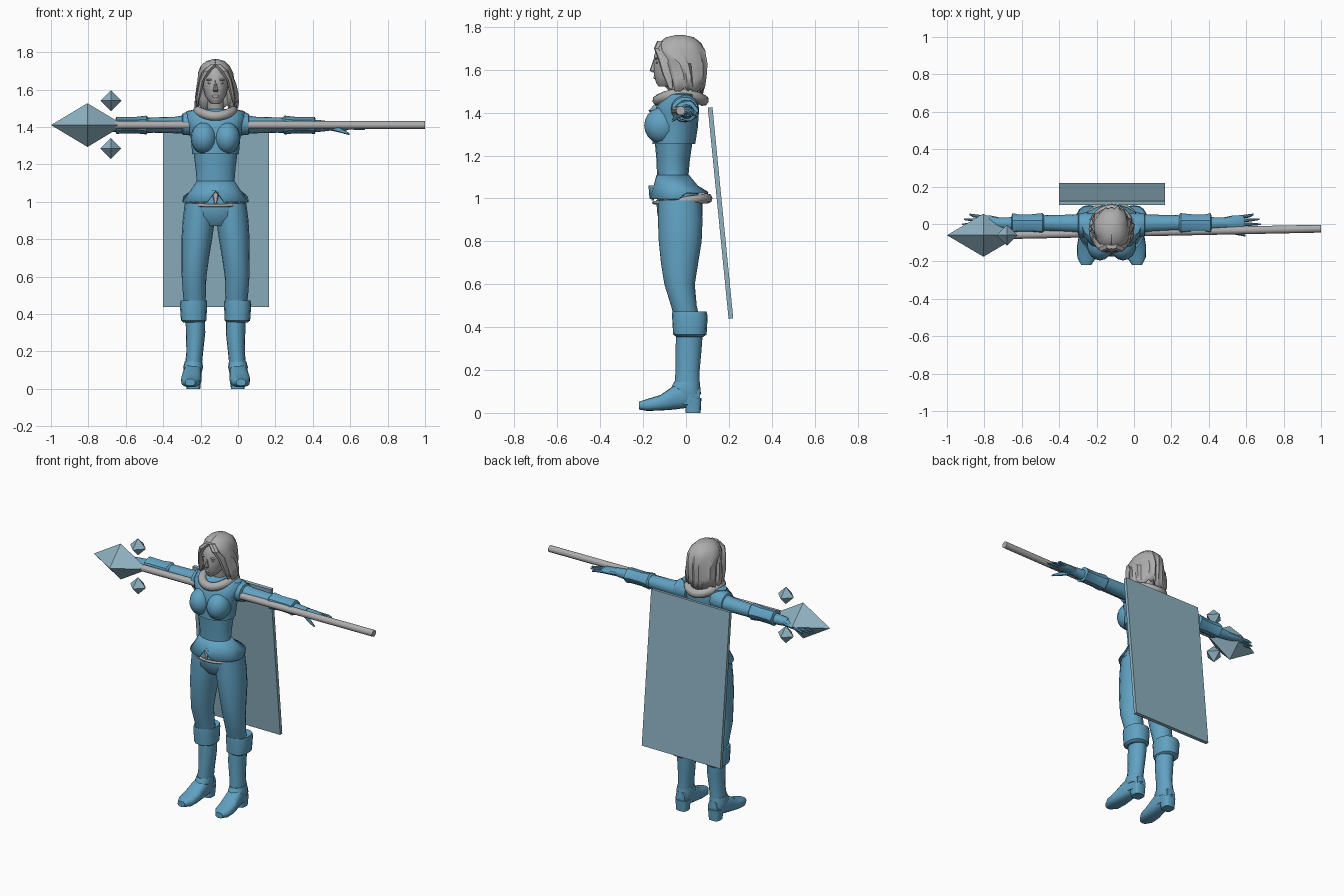
import bpy, bmesh, math, random
from mathutils import Matrix, Vector

random.seed(4)
cube = bpy.data.objects.get("Cube")
if cube:
    bpy.data.objects.remove(cube, do_unlink=True)

CX = -0.12  # the figure's own centre line
made = []


def material(name, rgb):
    m = bpy.data.materials.new(name)
    m.use_nodes = True
    m.diffuse_color = (*rgb, 1)
    shader = next(n for n in m.node_tree.nodes if n.type == 'BSDF_PRINCIPLED')
    shader.inputs["Base Color"].default_value = (*rgb, 1)
    shader.inputs["Roughness"].default_value = 0.7
    return m


BLUE = material("cloth blue", (0.12, 0.36, 0.54))
GREY = material("plain grey", (0.42, 0.42, 0.42))
PALE = material("pale blue", (0.27, 0.44, 0.53))


def finish(name, bm, mat):
    bmesh.ops.recalc_face_normals(bm, faces=bm.faces)
    mesh = bpy.data.meshes.new(name)
    bm.to_mesh(mesh)
    bm.free()
    mesh.materials.append(mat)
    ob = bpy.data.objects.new(name, mesh)
    bpy.context.collection.objects.link(ob)
    made.append(ob)
    return ob


def loft(name, rows, mat=BLUE, axis='z', side=1, seg=16, power=1, ripple=0, cap=True, tweak=None):
    """Skin ellipses; each row is (along axis, centre a, centre b, radius a, radius b)."""
    bm = bmesh.new()
    rings = []
    for t, a, b, ra, rb in rows:
        ring = []
        for i in range(seg):
            ang = math.tau * i / seg
            c, s = math.cos(ang), math.sin(ang)
            k = 1 + ripple * math.cos(5 * ang)
            u = a + ra * k * math.copysign(abs(c) ** power, c)
            v = b + rb * k * math.copysign(abs(s) ** power, s)
            p = {'z': (u, v, t), 'x': (t, u, v), 'y': (u, t, v)}[axis]
            ring.append(bm.verts.new((CX + side * p[0], p[1], p[2])))
        rings.append(ring)
    for r1, r2 in zip(rings, rings[1:]):
        for i in range(seg):
            j = (i + 1) % seg
            bm.faces.new((r1[i], r1[j], r2[j], r2[i]))
    if cap:
        bm.faces.new(rings[0])
        bm.faces.new(rings[-1])
    if tweak:
        tweak(rings)
    return finish(name, bm, mat)


def ball(name, centre, radii, mat, side=1):
    bm = bmesh.new()
    place = Matrix.Translation((CX + side * centre[0], centre[1], centre[2]))
    bmesh.ops.create_uvsphere(bm, u_segments=16, v_segments=10, radius=1,
                              matrix=place @ Matrix.Diagonal((*radii, 1)))
    return finish(name, bm, mat)


def roll(name, cy, rx, ry, height, thick, mat):
    """Closed padded roll around the body."""
    cu = bpy.data.curves.new(name, 'CURVE')
    cu.dimensions = '3D'
    cu.bevel_depth = 1
    cu.bevel_resolution = 2
    sp = cu.splines.new('POLY')
    sp.points.add(23)
    sp.use_cyclic_u = True
    for i, p in enumerate(sp.points):
        a = math.tau * i / 24
        p.co = (CX + rx * math.cos(a), cy + ry * math.sin(a), height(a), 1)
        p.radius = thick(a)
    cu.materials.append(mat)
    ob = bpy.data.objects.new(name, cu)
    bpy.context.collection.objects.link(ob)


def octahedron(name, centre, rx, ry, rz):
    bm = bmesh.new()
    ring = [bm.verts.new(Vector(centre) + Vector(d))
            for d in ((rx, 0, 0), (0, ry, 0), (-rx, 0, 0), (0, -ry, 0))]
    for d in (rz, -rz):
        tip = bm.verts.new(Vector(centre) + Vector((0, 0, d)))
        for i in range(4):
            bm.faces.new((ring[i], ring[(i + 1) % 4], tip))
    finish(name, bm, PALE)


# Torso: bodice over a corset, with pelvis below
loft("corset", [(1.02, 0, -.04, .13, .09), (1.1, 0, -.062, .1, .073), (1.18, 0, -.06, .107, .078),
                (1.28, 0, -.057, .12, .09)])
loft("bodice", [(1.255, 0, -.057, .125, .1), (1.33, 0, -.05, .131, .105), (1.4, 0, -.045, .145, .105),
                (1.45, 0, -.035, .16, .093), (1.485, 0, -.02, .155, .07), (1.495, 0, -.02, .1, .05)])
loft("pelvis", [(.87, 0, -.028, .09, .07), (.92, 0, -.028, .16, .105), (.98, 0, -.03, .165, .108),
                (1.04, 0, -.04, .14, .09)])


def hem(rings):
    # Front notch and raised back of the flared skirt
    for v in rings[-1]:
        if v.co.y > 0:
            v.co.z += .03
        elif abs(v.co.x - CX) < .01:
            v.co.z += .06


skirt = loft("tunic_skirt", [(1.11, 0, -.062, .102, .076), (1.06, 0, -.048, .135, .103),
                             (1, 0, -.035, .178, .14)], seg=24, cap=False, tweak=hem)
skirt.modifiers.new("thickness", 'SOLIDIFY').thickness = .008
roll("hip_trim", -.025, .145, .125, lambda a: .99 + .01 * math.sin(a),
     lambda a: .016 + .008 * math.sin(a), GREY)
loft("belt_tab", [(.99, 0, -.155, .006, .006), (1.05, 0, -.15, .02, .008)], GREY, seg=8)
roll("collar", -.025, .095, .105, lambda a: 1.458 + .028 * math.cos(a) ** 2, lambda a: .027, GREY)

# Legs, boots, arms and hands, once per side
for side, label in ((1, "left"), (-1, "right")):
    def limb(part, rows, **kw):
        loft(label + "_" + part, rows, side=side, **kw)

    ball(label + "_bust", (.062, -.112, 1.34), (.07, .083, .085), BLUE, side)
    limb("leg", [(.99, .085, -.03, .08, .1), (.9, .09, -.027, .086, .104), (.8, .1, -.027, .082, .1),
                 (.7, .108, -.03, .073, .087), (.6, .115, -.03, .066, .071),
                 (.5, .113, -.01, .061, .06), (.42, .11, .01, .055, .058)])
    limb("boot_cuff", [(.355, .117, .018, .055, .063), (.365, .117, .018, .068, .078),
                       (.45, .118, .018, .073, .083), (.472, .117, .016, .07, .08),
                       (.468, .115, .01, .058, .062)], power=.85)
    limb("boot_shaft", [(.4, .108, .018, .052, .062), (.3, .107, .012, .052, .061),
                        (.2, .111, .008, .045, .056), (.11, .12, .004, .045, .06),
                        (.04, .12, .005, .042, .058)])
    limb("ankle_strap", [(.085, .121, .008, .047, .062), (.115, .12, -.002, .053, .069),
                         (.145, .118, .004, .047, .06)])
    limb("foot", [(.065, .117, .085, .032, .04), (0, .12, .083, .046, .06), (-.06, .125, .07, .05, .055),
                  (-.12, .13, .047, .055, .036), (-.18, .133, .037, .05, .028),
                  (-.22, .136, .034, .026, .018)], axis='y', power=.75)
    limb("boot_heel", [(0, .118, .033, .036, .035), (.07, .118, .033, .042, .039)], power=.6)

    limb("sleeve_cap", [(.09, -.005, 1.42, .062, .065), (.14, -.005, 1.42, .066, .065),
                        (.175, -.005, 1.415, .062, .057), (.18, -.005, 1.415, .05, .048)], axis='x')
    limb("arm", [(.12, 0, 1.415, .055, .055), (.22, .003, 1.41, .047, .044), (.33, .005, 1.41, .043, .041),
                 (.45, .003, 1.405, .04, .04), (.56, .003, 1.405, .032, .031),
                 (.62, .005, 1.405, .029, .024)], axis='x')
    limb("glove_cuff", [(.36, .003, 1.41, .042, .04), (.37, .003, 1.41, .052, .05),
                        (.43, .003, 1.41, .046, .043), (.5, .003, 1.41, .046, .044),
                        (.53, .003, 1.408, .052, .046), (.535, .003, 1.408, .035, .033)],
         axis='x', seg=20, ripple=.06)
    limb("palm", [(.59, .005, 1.405, .028, .024), (.64, .006, 1.402, .038, .021),
                  (.7, .008, 1.398, .04, .017), (.71, .008, 1.397, .036, .012)], axis='x', seg=12)
    for i, reach in enumerate((.77, .8, .79, .76)):
        y = -.02 + .019 * i
        limb("finger_%d" % (i + 1), [(.69, y, 1.398, .01, .011), (.74, y * 1.2, 1.395, .009, .01),
                                     (reach, y * 1.4, 1.388, .004, .005)], axis='x', seg=8)
    limb("thumb", [(.61, -.015, 1.4, .014, .018), (.66, -.045, 1.385, .012, .014),
                   (.715, -.062, 1.362, .005, .006)], axis='x', seg=8)

# Head and face
loft("neck", [(1.42, 0, .005, .055, .055), (1.5, 0, -.02, .044, .046), (1.58, 0, -.03, .043, .05)], GREY)
loft("head", [(1.523, 0, -.1, .022, .028), (1.535, 0, -.09, .035, .047), (1.565, 0, -.07, .056, .078),
              (1.61, 0, -.055, .068, .097), (1.66, 0, -.045, .075, .105), (1.71, 0, -.035, .07, .1),
              (1.745, 0, -.03, .04, .06)], GREY)
loft("nose", [(1.588, 0, -.148, .012, .008), (1.597, 0, -.153, .013, .017), (1.62, 0, -.15, .008, .011),
              (1.65, 0, -.146, .005, .005)], GREY, seg=8)
ball("lips", (0, -.143, 1.564), (.019, .009, .008), GREY)
for side, label in ((1, "left"), (-1, "right")):
    ball(label + "_brow", (.03, -.138, 1.652), (.02, .009, .005), GREY, side)
    ball(label + "_eye", (.029, -.135, 1.635), (.014, .008, .006), GREY, side)

# Hair: ridged shell wrapping the back, its front opening widening downwards
bm = bmesh.new()
COLS = 26
locks = [random.uniform(-.06, .05) + (.03 if i % 2 else -.02) for i in range(COLS + 1)]
rows = []
for n, (z, rx, ry, open_deg) in enumerate(((1.762, .015, .02, 180), (1.752, .05, .065, 180),
                                           (1.725, .078, .1, 180), (1.69, .092, .12, 160),
                                           (1.63, .102, .123, 118), (1.56, .113, .12, 108),
                                           (1.5, .118, .112, 102))):
    row = []
    for i in range(COLS + 1):
        a = math.radians(open_deg) * (2 * i / COLS - 1)
        k = 1 + locks[i] * min(n, 4) / 3
        drop = locks[i] * .35 if n > 4 else 0
        row.append(bm.verts.new((CX + rx * k * math.sin(a), -.028 + ry * k * math.cos(a), z + drop)))
    rows.append(row)
for r1, r2 in zip(rows, rows[1:]):
    for i in range(COLS):
        bm.faces.new((r1[i], r1[i + 1], r2[i + 1], r2[i]))
bm.faces.new(rows[0])
hair = finish("hair", bm, GREY)
hair.modifiers.new("thickness", 'SOLIDIFY').thickness = .01
for side, label in ((1, "left"), (-1, "right")):
    loft(label + "_fringe", [(1.735, .01, -.11, .02, .025), (1.7, .045, -.128, .024, .022),
                             (1.65, .073, -.105, .015, .026), (1.58, .088, -.085, .014, .026),
                             (1.51, .1, -.07, .004, .008)], GREY, side=side, seg=7)

# Staff with its crystals
bm = bmesh.new()
start, end = Vector((-.7, -.06, 1.41)), Vector((1, -.025, 1.41))
turn = (end - start).to_track_quat('Z', 'Y').to_matrix().to_4x4()
bmesh.ops.create_cone(bm, cap_ends=True, segments=16, radius1=.021, radius2=.021,
                      depth=(end - start).length, matrix=Matrix.Translation((start + end) / 2) @ turn)
finish("staff", bm, GREY)
octahedron("large_crystal", (-.805, -.06, 1.41), .195, .115, .117)
for name, z in (("upper_crystal", 1.54), ("lower_crystal", 1.285)):
    octahedron(name, (-.68, -.06, z), .056, .056, .056)

# Back panel, a thin leaning slab
bm = bmesh.new()
lean = Matrix.Rotation(math.atan2(.097, .985), 4, 'X')
bmesh.ops.create_cube(bm, size=1, matrix=Matrix.Translation((-.118, .161, .932)) @ lean
                      @ Matrix.Diagonal((.567, .022, .99, 1)))
finish("back_panel", bm, PALE)

# Smooth shading with sharp edges kept
bpy.ops.object.select_all(action='DESELECT')
for ob in made:
    ob.select_set(True)
bpy.context.view_layer.objects.active = made[0]
bpy.ops.object.shade_smooth_by_angle(angle=math.radians(35))
